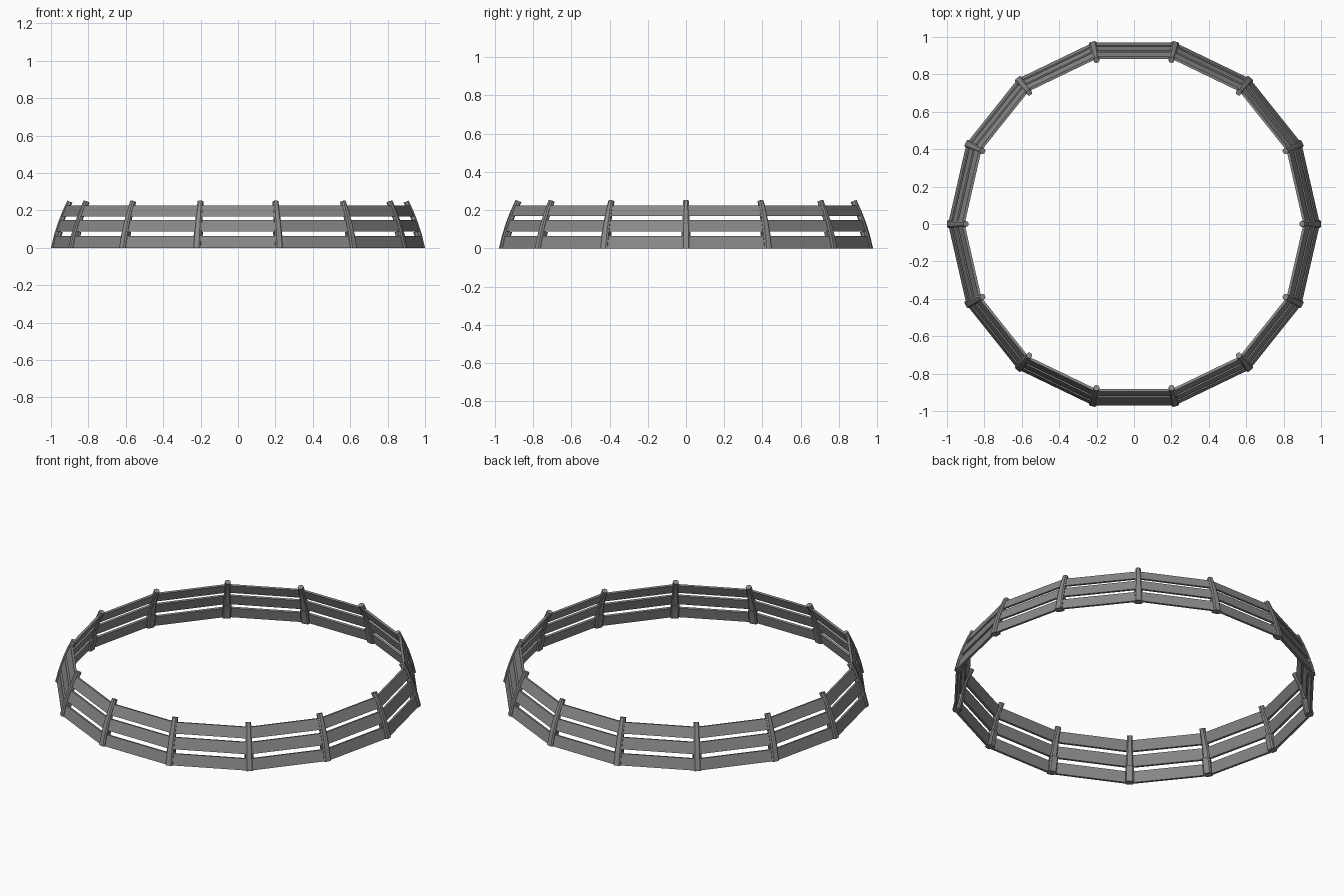
import bpy
import bmesh
import math
from mathutils import Matrix, Vector

cube = bpy.data.objects.get("Cube")
if cube:
    bpy.data.objects.remove(cube, do_unlink=True)

SIDES = 14
STEP = 2 * math.pi / SIDES

grey = bpy.data.materials.new("weathered grey")
grey.use_nodes = True
colour = (0.25, 0.25, 0.25, 1)
grey.diffuse_color = colour
grey.node_tree.nodes["Principled BSDF"].inputs["Base Color"].default_value = colour


def outer_radius(z):
    """Inward-curving outline of the fence."""
    return 1.0 - 0.2 * z - 0.58 * z * z


def loft(bm, rings):
    """Skin a list of closed rings and cap both ends."""
    loops = [[bm.verts.new(p) for p in ring] for ring in rings]
    for a, b in zip(loops, loops[1:]):
        for i in range(len(a)):
            j = (i + 1) % len(a)
            bm.faces.new((a[i], a[j], b[j], b[i]))
    bm.faces.new(loops[0][::-1])
    bm.faces.new(loops[-1])


def finish(name, bm):
    bmesh.ops.recalc_face_normals(bm, faces=bm.faces)
    mesh = bpy.data.meshes.new(name)
    bm.to_mesh(mesh)
    bm.free()
    mesh.materials.append(grey)
    obj = bpy.data.objects.new(name, mesh)
    bpy.context.collection.objects.link(obj)
    return obj


def post_ring(z, depth, width, tilt=0.0, proud=0.0):
    """Chamfered rectangle, outer face on the fence outline."""
    r = outer_radius(z) + proud
    w, c = width / 2, 0.007
    outline = [(r, -w + c), (r, w - c), (r - c, w), (r - depth + c, w),
               (r - depth, w - c), (r - depth, -w + c),
               (r - depth + c, -w), (r - c, -w)]
    return [Vector((x, y, z + tilt * (x - r))) for x, y in outline]


# Rails: three tilted planks, each running round all corners
for name, low, high in (("bottom_rail", 0.0, 0.064),
                        ("middle_rail", 0.087, 0.149),
                        ("top_rail", 0.168, 0.225)):
    bm = bmesh.new()
    section = [(outer_radius(low) - 0.006, low), (outer_radius(high) - 0.006, high),
               (outer_radius(high) - 0.020, high - 0.003), (outer_radius(low) - 0.020, low)]
    rings = [[bm.verts.new((r * math.cos(i * STEP), r * math.sin(i * STEP), z))
              for r, z in section] for i in range(SIDES)]
    for i in range(SIDES):
        a, b = rings[i], rings[(i + 1) % SIDES]
        for k in range(4):
            m = (k + 1) % 4
            bm.faces.new((a[k], a[m], b[m], b[k]))
    finish(name, bm)

# Posts: tapered leaning upright with a wider foot block on the inside
for i in range(SIDES):
    bm = bmesh.new()
    loft(bm, [post_ring(0.0, 0.032, 0.042), post_ring(0.07, 0.032, 0.040),
              post_ring(0.135, 0.031, 0.037), post_ring(0.19, 0.030, 0.033),
              post_ring(0.252, 0.028, 0.029, tilt=0.4)])
    loft(bm, [post_ring(z, 0.028, 0.046, proud=-0.014) for z in (0.0, 0.045, 0.085)])
    bm.transform(Matrix.Rotation(i * STEP, 4, "Z"))
    finish(f"post_{i + 1}", bm)
